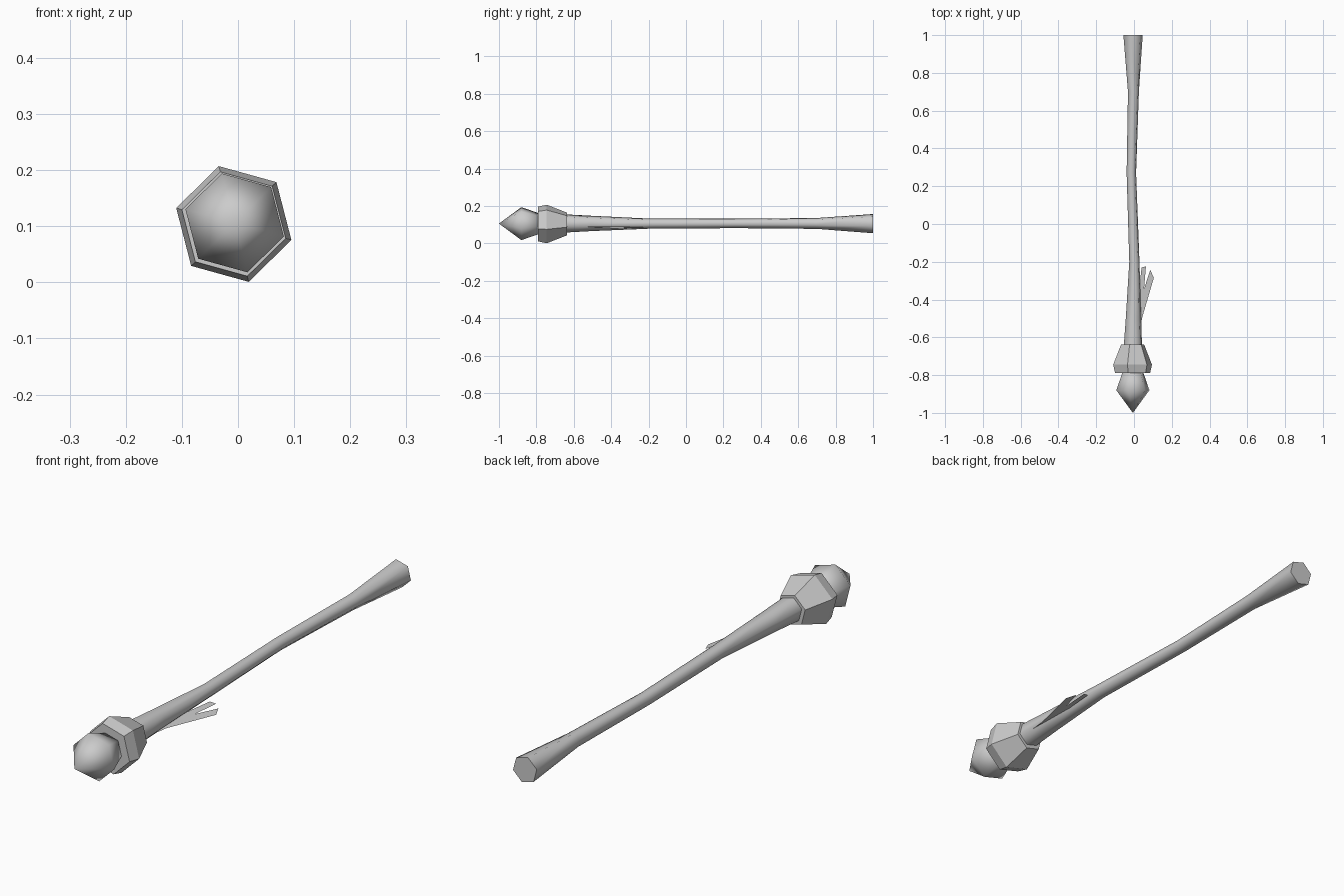
import bpy, bmesh
from math import cos, sin, radians

if "Cube" in bpy.data.objects:
    bpy.data.objects.remove(bpy.data.objects["Cube"])

CX, CZ, PHASE = -0.0075, 0.104, radians(44.5)


def finish(name, bm, smooth_angle=None):
    mesh = bpy.data.meshes.new(name)
    bmesh.ops.recalc_face_normals(bm, faces=bm.faces)
    bm.to_mesh(mesh)
    bm.free()
    ob = bpy.data.objects.new(name, mesh)
    bpy.context.collection.objects.link(ob)
    if smooth_angle:
        bpy.ops.object.select_all(action='DESELECT')
        ob.select_set(True)
        bpy.context.view_layer.objects.active = ob
        bpy.ops.object.shade_smooth_by_angle(angle=radians(smooth_angle))
    return ob


def hex_loft(name, rings, smooth_angle=None):
    """Six-sided loft along y; each ring is (y, radius, x, z). Radius 0 makes a tip."""
    bm = bmesh.new()
    loops = []
    for y, r, x, z in rings:
        n = 6 if r > 0 else 1
        loops.append([bm.verts.new((x + r * cos(PHASE + radians(60 * i)), y,
                                    z + r * sin(PHASE + radians(60 * i)))) for i in range(n)])
    for a, b in zip(loops, loops[1:]):
        for i in range(6):
            j = (i + 1) % 6
            if len(a) == 1:
                bm.faces.new((a[0], b[j], b[i]))
            else:
                bm.faces.new((a[i], a[j], b[j], b[i]))
    for end in (loops[0], loops[-1]):
        if len(end) == 6:
            bm.faces.new(end)
    return finish(name, bm, smooth_angle)


# Slightly crooked shaft, flared at both ends
hex_loft("shaft", [
    (-0.66, 0.051, -0.006, 0.107),
    (-0.50, 0.042, -0.003, 0.107),
    (-0.20, 0.028, 0.002, 0.106),
    (0.27, 0.026, -0.014, 0.107),
    (0.70, 0.030, -0.003, 0.107),
    (1.00, 0.053, -0.005, 0.106)], 65)

# Faceted collar
hex_loft("collar", [
    (-0.79, 0.096, CX, CZ),
    (-0.745, 0.1065, CX, CZ),
    (-0.637, 0.063, CX, CZ)])

# Smooth pointed head
hex_loft("head", [
    (-1.0, 0, -0.006, 0.106),
    (-0.88, 0.091, -0.006, 0.106),
    (-0.78, 0.055, -0.006, 0.106)], 100)

# Flat forked twig beside the shaft
outline = [(0.030, -0.60), (0.042, -0.50), (0.105, -0.285), (0.086, -0.243),
           (0.053, -0.345), (0.063, -0.225), (0.040, -0.23), (0.026, -0.36)]
bm = bmesh.new()
bm.faces.new([bm.verts.new((x, y, 0.095 - 0.21 * (x - 0.005))) for x, y in outline])
finish("twig", bm)
